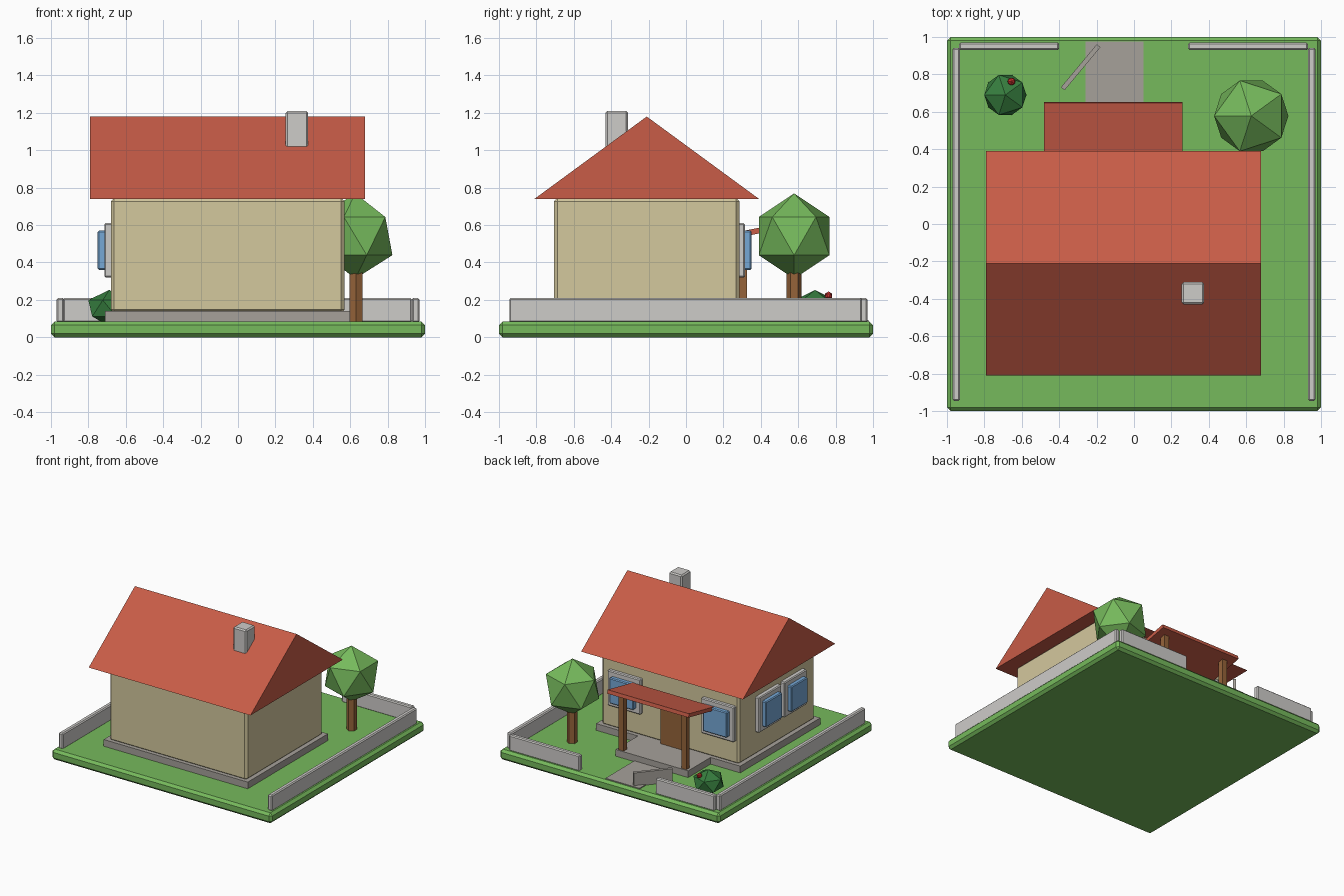
import bpy, bmesh, math
from mathutils import Matrix

if "Cube" in bpy.data.objects:
    bpy.data.objects.remove(bpy.data.objects["Cube"])


def material(name, r, g, b):
    """Flat colour given as 0-255 sRGB, stored as linear."""
    def lin(c):
        c /= 255
        return c / 12.92 if c <= 0.04045 else ((c + 0.055) / 1.055) ** 2.4
    m = bpy.data.materials.new(name)
    m.diffuse_color = (lin(r), lin(g), lin(b), 1)
    m.use_nodes = True
    m.node_tree.nodes["Principled BSDF"].inputs["Base Color"].default_value = m.diffuse_color
    return m


GRASS = material("grass_green", 118, 186, 92)
BUSH = material("dark_leaf_green", 54, 125, 62)
WALL = material("cream_wall", 212, 200, 158)
ROOF = material("roof_red", 200, 92, 71)
LIGHT = material("light_stone", 206, 204, 201)
STONE = material("grey_stone", 166, 161, 154)
WOOD = material("brown_wood", 150, 100, 58)
GLASS = material("window_blue", 118, 168, 214)
BERRY = material("berry_red", 200, 50, 45)


def add_object(name, bm, mat, bevel=0.0):
    bmesh.ops.recalc_face_normals(bm, faces=bm.faces)
    me = bpy.data.meshes.new(name)
    bm.to_mesh(me)
    bm.free()
    me.materials.append(mat)
    ob = bpy.data.objects.new(name, me)
    bpy.context.collection.objects.link(ob)
    if bevel:
        mod = ob.modifiers.new("bevel", 'BEVEL')
        mod.width = bevel
        mod.segments = 1
    return ob


def box(name, x, y, z, mat, bevel=0.0):
    """Box from (min, max) ranges."""
    bm = bmesh.new()
    size = Matrix.Diagonal((x[1] - x[0], y[1] - y[0], z[1] - z[0], 1))
    mid = Matrix.Translation((sum(x) / 2, sum(y) / 2, sum(z) / 2))
    bmesh.ops.create_cube(bm, size=1, matrix=mid @ size)
    return add_object(name, bm, mat, bevel)


def ball(name, centre, r, rz, mat):
    """Twenty-sided low-poly ball."""
    bm = bmesh.new()
    m = (Matrix.Translation(centre) @ Matrix.Rotation(math.pi, 4, 'Z')
         @ Matrix.Diagonal((r, r, rz, 1)))
    bmesh.ops.create_icosphere(bm, subdivisions=1, radius=1, matrix=m)
    return add_object(name, bm, mat)


# Lawn
G = 0.085
box("lawn", (-1, 1), (-1, 1), (0, G), GRASS, 0.02)

# House body and plinth
box("plinth", (-0.71, 0.60), (-0.73, 0.31), (G - 0.02, 0.14), STONE)
box("house_walls", (-0.68, 0.57), (-0.705, 0.285), (0.13, 0.745), WALL, 0.018)

# Gabled roof: solid triangular prism
bm = bmesh.new()
gable = [bm.verts.new((-0.79, y, z))
         for y, z in ((-0.81, 0.74), (0.39, 0.74), (-0.21, 1.18))]
face = bm.faces.new(gable)
out = bmesh.ops.extrude_face_region(bm, geom=[face])
bmesh.ops.translate(bm, vec=(1.47, 0, 0),
                    verts=[v for v in out["geom"] if isinstance(v, bmesh.types.BMVert)])
if len(bm.faces) < 5:
    bm.faces.new(gable)
add_object("main_roof", bm, ROOF)

# Chimney
box("chimney", (0.255, 0.375), (-0.43, -0.31), (0.9, 1.21), LIGHT, 0.01)

# Windows: frame with a raised pane, on the porch wall and the left wall
FRAME_Z, PANE_Z = (0.32, 0.61), (0.36, 0.57)
for i, x in enumerate((0.345, -0.505)):
    box(f"porch_window_frame_{i}", (x - 0.15, x + 0.15), (0.27, 0.315), FRAME_Z, LIGHT, 0.007)
    box(f"porch_window_pane_{i}", (x - 0.11, x + 0.11), (0.30, 0.35), PANE_Z, GLASS, 0.007)
for i, y in enumerate((-0.075, -0.405)):
    box(f"side_window_frame_{i}", (-0.715, -0.67), (y - 0.145, y + 0.145), FRAME_Z, LIGHT, 0.007)
    box(f"side_window_pane_{i}", (-0.75, -0.70), (y - 0.105, y + 0.105), PANE_Z, GLASS, 0.007)

# Door, porch deck, posts and tilted canopy
C = -0.11
box("door", (C - 0.115, C + 0.115), (0.27, 0.325), (0.14, 0.53), WOOD)
box("porch_deck", (C - 0.33, C + 0.33), (0.30, 0.60), (G - 0.02, 0.14), STONE)
for side in (-1, 1):
    x = C + side * 0.285
    box(f"porch_post_{'left' if side < 0 else 'right'}",
        (x - 0.022, x + 0.022), (0.548, 0.592), (0.13, 0.60), WOOD)
canopy = box("porch_canopy", (-0.37, 0.37), (-0.165, 0.165), (-0.015, 0.015), ROOF)
canopy.location = (C, 0.488, 0.59)
canopy.rotation_euler = (0.2, 0, 0)

# Path and open gate
box("path", (-0.26, 0.05), (0.58, 0.975), (G - 0.01, 0.092), STONE)
gate = box("gate", (-0.15, 0.15), (-0.0125, 0.0125), (G - 0.005, 0.195), STONE)
gate.location = (-0.285, 0.838, 0)
gate.rotation_euler = (0, 0, math.atan2(0.24, 0.2))

# Garden walls
WZ = (G - 0.005, 0.21)
for side, name in ((-1, "left"), (1, "right")):
    xs = sorted((side * 0.93, side * 0.97))
    box(f"garden_wall_{name}", xs, (-0.945, 0.942), WZ, LIGHT, 0.008)
box("garden_wall_gate_left", (-0.935, -0.40), (0.93, 0.97), WZ, LIGHT, 0.008)
box("garden_wall_gate_right", (0.29, 0.93), (0.93, 0.97), WZ, LIGHT, 0.008)

# Tree
bm = bmesh.new()
bmesh.ops.create_cone(bm, cap_ends=True, segments=6, radius1=0.04, radius2=0.04, depth=0.3,
                      matrix=Matrix.Translation((0.63, 0.578, 0.23)))
add_object("tree_trunk", bm, WOOD)
ball("tree_crown", (0.627, 0.578, 0.541), 0.222, 0.228, GRASS)

# Bush with a berry
ball("bush", (-0.688, 0.69, 0.155), 0.126, 0.098, BUSH)
ball("berry", (-0.655, 0.762, 0.222), 0.023, 0.023, BERRY)
